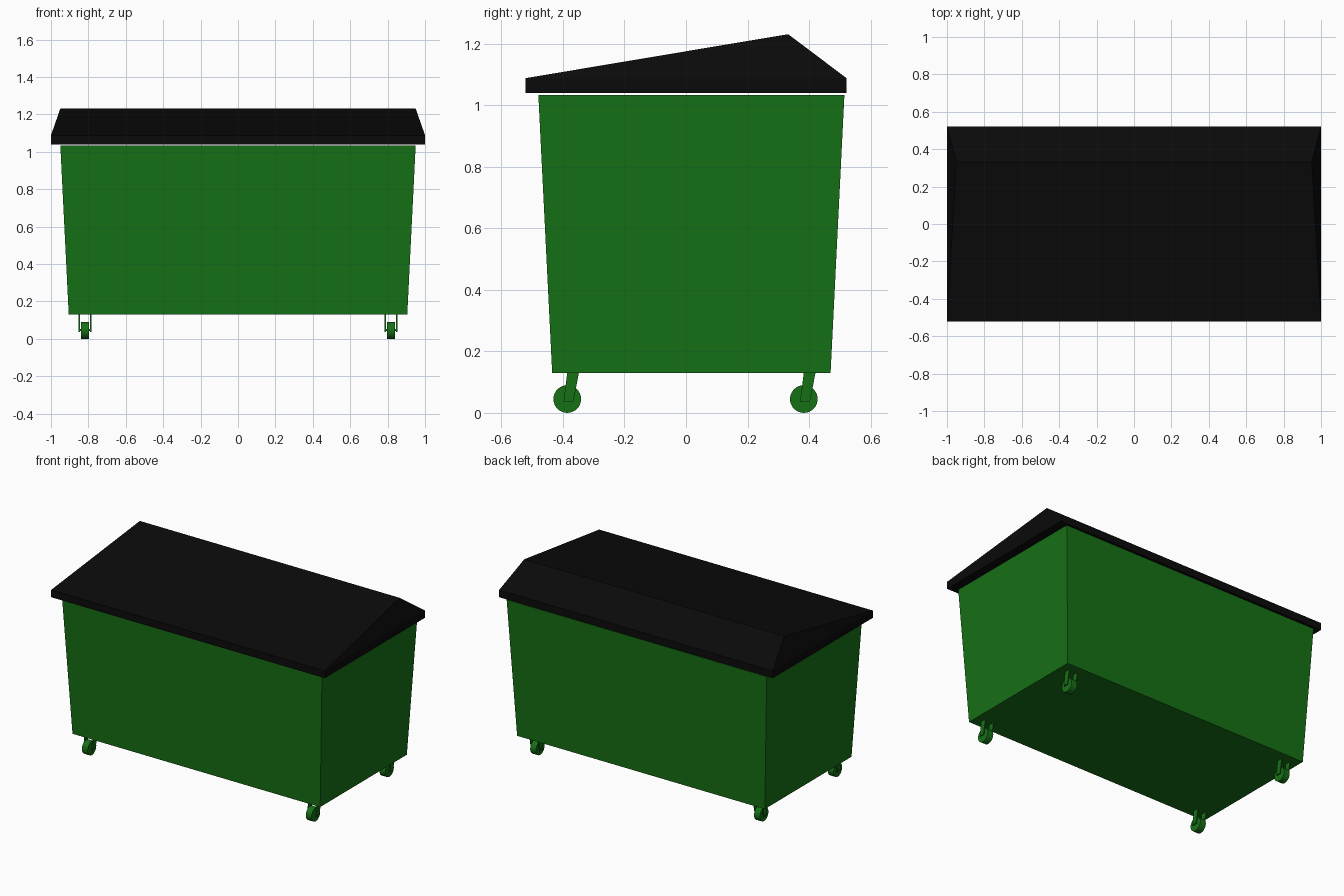
import bpy, bmesh
from math import pi
from mathutils import Matrix

if "Cube" in bpy.data.objects:
    bpy.data.objects.remove(bpy.data.objects["Cube"])


def material(name, color):
    m = bpy.data.materials.new(name)
    m.diffuse_color = color
    m.use_nodes = True
    m.node_tree.nodes["Principled BSDF"].inputs["Base Color"].default_value = m.diffuse_color
    return m


GREEN = material("green_paint", (0.008, 0.165, 0.008, 1))
BLACK = material("black_plastic", (0.003, 0.003, 0.003, 1))


def make_object(name, bm, mat):
    bmesh.ops.recalc_face_normals(bm, faces=bm.faces)
    me = bpy.data.meshes.new(name)
    bm.to_mesh(me)
    bm.free()
    me.materials.append(mat)
    ob = bpy.data.objects.new(name, me)
    bpy.context.collection.objects.link(ob)
    return ob


def loft(bm, lower, upper):
    """Closed solid between two matching loops of points."""
    a = [bm.verts.new(p) for p in lower]
    b = [bm.verts.new(p) for p in upper]
    bm.faces.new(a)
    bm.faces.new(b)
    n = len(a)
    for i in range(n):
        bm.faces.new((a[i], a[(i + 1) % n], b[(i + 1) % n], b[i]))


def rect(hx, y0, y1, z):
    return [(-hx, y0, z), (hx, y0, z), (hx, y1, z), (-hx, y1, z)]


# tapered bin body
bm = bmesh.new()
loft(bm, rect(0.905, -0.435, 0.47, 0.13), rect(0.95, -0.48, 0.515, 1.034))
make_object("bin_body", bm, GREEN)

# lid: upright rim rising to an off-centre ridge with sloped ends
bm = bmesh.new()
low = [bm.verts.new(p) for p in rect(1.0, -0.522, 0.522, 1.04)]
rim = [bm.verts.new(p) for p in rect(1.0, -0.522, 0.522, 1.088)]
left, right = [bm.verts.new((x, 0.332, 1.231)) for x in (-0.95, 0.95)]
bm.faces.new(low)
for i in range(4):
    j = (i + 1) % 4
    bm.faces.new((low[i], low[j], rim[j], rim[i]))
bm.faces.new((rim[0], rim[1], right, left))
bm.faces.new((rim[2], rim[3], left, right))
bm.faces.new((rim[1], rim[2], right))
bm.faces.new((rim[3], rim[0], left))
make_object("lid", bm, BLACK)


def cylinder_x(bm, r, width, x, y, z, sides):
    bmesh.ops.create_cone(bm, cap_ends=True, segments=sides, radius1=r, radius2=r, depth=width,
                          matrix=Matrix.Translation((x, y, z)) @ Matrix.Rotation(pi / 2, 4, 'Y'))


# casters: wheel, axle and two raked fork plates at each corner
FORK = [(-0.012, 0.037), (0.02, 0.037), (0.038, 0.131), (0.0, 0.131)]
for y, end in ((-0.386, "front"), (0.383, "back")):
    for side, s in (("left", -1), ("right", 1)):
        x = 0.818 * s
        bm = bmesh.new()
        cylinder_x(bm, 0.045, 0.042, x, y, 0.045, 32)
        wheel = make_object(f"{end}_{side}_wheel", bm, GREEN)
        for p in wheel.data.polygons:
            p.use_smooth = len(p.vertices) == 4
        wheel.data.set_sharp_from_angle(angle=pi / 6)

        bm = bmesh.new()
        for dx in (-0.031, 0.031):
            loft(bm, [(x + dx - 0.003, y + v, z) for v, z in FORK],
                 [(x + dx + 0.003, y + v, z) for v, z in FORK])
        cylinder_x(bm, 0.005, 0.072, x, y, 0.047, 12)
        make_object(f"{end}_{side}_fork", bm, GREEN)
